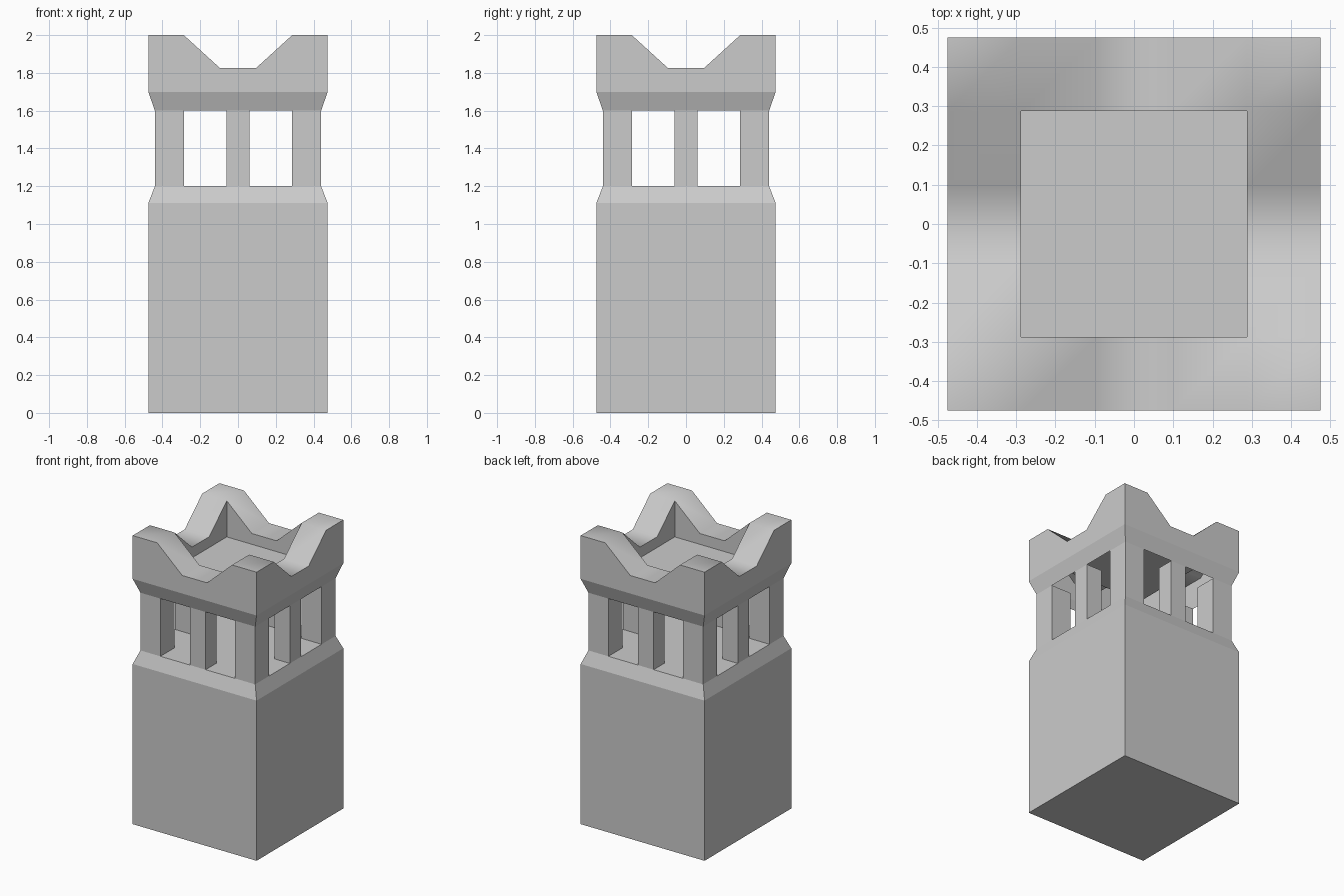
import bpy, bmesh

if "Cube" in bpy.data.objects:
    bpy.data.objects.remove(bpy.data.objects["Cube"])

OUT, NECK, INN, LOW = 0.475, 0.44, 0.287, 0.095


def finish(name, bm):
    bmesh.ops.recalc_face_normals(bm, faces=bm.faces)
    mesh = bpy.data.meshes.new(name)
    bm.to_mesh(mesh)
    bm.free()
    obj = bpy.data.objects.new(name, mesh)
    bpy.context.collection.objects.link(obj)
    return obj


def square_loft(name, levels):
    """Closed solid through square sections given as (half width, z)."""
    bm = bmesh.new()
    rings = [[bm.verts.new((sx * h, sy * h, z))
              for sx, sy in ((-1, -1), (1, -1), (1, 1), (-1, 1))]
             for h, z in levels]
    for a, b in zip(rings, rings[1:]):
        for i in range(4):
            j = (i + 1) % 4
            bm.faces.new((a[i], a[j], b[j], b[i]))
    bm.faces.new(rings[0][::-1])
    bm.faces.new(rings[-1])
    return finish(name, bm)


def post(name, x, y, width, z0=1.2, z1=1.6):
    obj = square_loft(name, [(width / 2, z0), (width / 2, z1)])
    obj.location = (x, y, 0)


def extrude_edges(bm, edges, z, scale=1.0):
    """Extrude an edge loop, then flatten it to height z and scale it."""
    geom = bmesh.ops.extrude_edge_only(bm, edges=edges)["geom"]
    for v in geom:
        if isinstance(v, bmesh.types.BMVert):
            v.co = (v.co.x * scale, v.co.y * scale, z)
    return [e for e in geom if isinstance(e, bmesh.types.BMEdge)]


# Tower body with sloped shoulder and open-storey floor
square_loft("tower_body", [(OUT, 0), (OUT, 1.11), (NECK, 1.2)])

# Corner posts and one post in the middle of each side
cw, mw = NECK - INN, 0.12
c, m = NECK - cw / 2, NECK - mw / 2
for sx in (-1, 1):
    for sy in (-1, 1):
        post("corner_post", sx * c, sy * c, cw)
    post("middle_post", sx * m, 0, mw)
    post("middle_post", 0, sx * m, mw)

# Crown: notched rim, outer wall with sloped cornice, sunken roof floor
bm = bmesh.new()
t = (-OUT, -INN, -LOW, LOW, INN, OUT)
grid = [[bm.verts.new((x, y, 1.825 if min(abs(x), abs(y)) < 0.1 else 2.0))
         for y in t] for x in t]
for i in range(5):
    for j in range(5):
        if i in (0, 4) or j in (0, 4):
            f = bm.faces.new((grid[i][j], grid[i + 1][j],
                              grid[i + 1][j + 1], grid[i][j + 1]))
            f.smooth = True
for v in [v for v in bm.verts if not v.link_faces]:
    bm.verts.remove(v)
rim = list(bm.faces)
border = [e for e in bm.edges if e.is_boundary]
outer = [e for e in border
         if any(all(abs(abs(v.co[k]) - OUT) < 1e-4 for v in e.verts) for k in (0, 1))]
inner = [e for e in border if e not in outer]
wall = extrude_edges(bm, outer, 1.7)
extrude_edges(bm, wall, 1.6, NECK / OUT)
floor_loop = extrude_edges(bm, inner, 1.75)
bmesh.ops.contextual_create(bm, geom=floor_loop)
for f in bm.faces:
    f.smooth = f in rim
finish("crown", bm)
